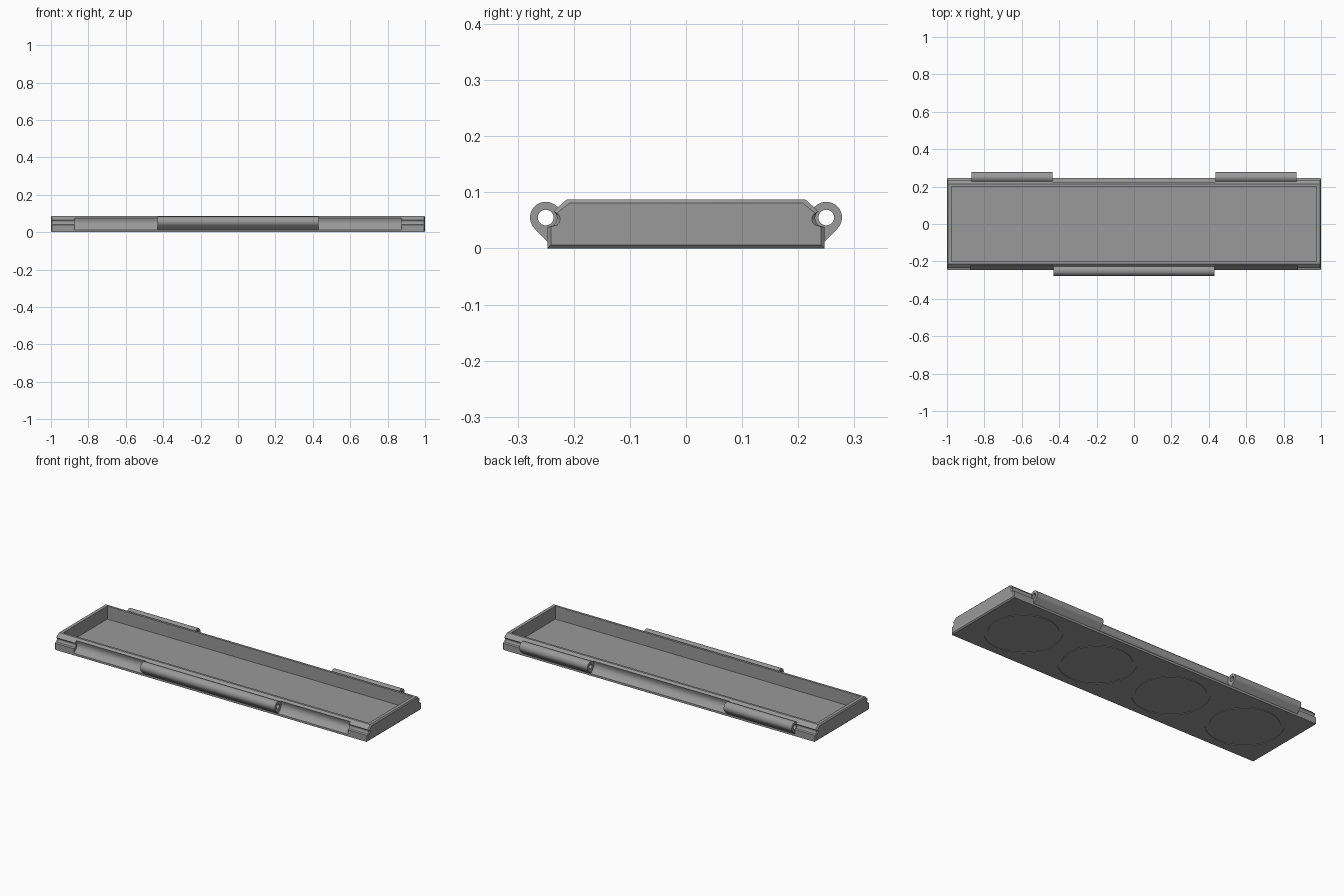
import bpy, bmesh, math

if "Cube" in bpy.data.objects:
    bpy.data.objects.remove(bpy.data.objects["Cube"])

grey = bpy.data.materials.new("grey plastic")
grey.diffuse_color = (0.32, 0.32, 0.32, 1)
grey.use_nodes = True
grey.node_tree.nodes["Principled BSDF"].inputs["Base Color"].default_value = grey.diffuse_color


def loft(name, sections):
    """Closed solid through (x, [(y, z), ...]) cross-sections."""
    bm = bmesh.new()
    rings = [[bm.verts.new((x, y, z)) for y, z in pts] for x, pts in sections]
    n = len(rings[0])
    for a, b in zip(rings, rings[1:]):
        for i in range(n):
            j = (i + 1) % n
            bm.faces.new((a[i], a[j], b[j], b[i]))
    bm.faces.new(rings[0])
    bm.faces.new(rings[-1])
    bmesh.ops.recalc_face_normals(bm, faces=bm.faces)
    me = bpy.data.meshes.new(name)
    bm.to_mesh(me)
    bm.free()
    me.materials.append(grey)
    ob = bpy.data.objects.new(name, me)
    bpy.context.collection.objects.link(ob)
    return ob


def prism(name, pts, x0, x1):
    return loft(name, [(x0, pts), (x1, pts)])


def disc(r, x, top):
    bpy.ops.mesh.primitive_cylinder_add(vertices=64, radius=r, depth=0.02,
                                        location=(x, 0, top - 0.01))
    return bpy.context.object


def cut(ob, cutter):
    bpy.context.view_layer.objects.active = ob
    mod = ob.modifiers.new("cut", 'BOOLEAN')
    mod.operation, mod.object, mod.solver = 'DIFFERENCE', cutter, 'EXACT'
    bpy.ops.object.modifier_apply(modifier=mod.name)
    bpy.data.objects.remove(cutter)


def smooth(ob):
    bpy.ops.object.select_all(action='DESELECT')
    ob.select_set(True)
    bpy.context.view_layer.objects.active = ob
    bpy.ops.object.shade_smooth_by_angle(angle=math.radians(30))


def side(pts, s):
    return [(s * y, z) for y, z in pts]


def arc(r, a0, a1, n):
    """Arc about the hinge axis."""
    angles = [math.radians(a0 + (a1 - a0) * i / n) for i in range(n + 1)]
    return [(0.25 + r * math.cos(a), 0.055 + r * math.sin(a)) for a in angles]


# Tray body: chamfered shoulders, groove along both sides, bevelled ends
half = [(0.247, 0), (0.247, 0.038), (0.236, 0.041), (0.231, 0.048),
        (0.230, 0.055), (0.232, 0.062), (0.236, 0.066), (0.213, 0.087)]
full = half + side(half, -1)[::-1]
inset = [(y * 0.975, 0.0435 + (z - 0.0435) * 0.86) for y, z in full]
tray = loft("tray", [(-1, inset), (-0.994, full), (0.994, full), (1, inset)])

# Open cavity
cut(tray, prism("cavity_cutter", [(-0.2, 0.012), (0.2, 0.012), (0.2, 0.12), (-0.2, 0.12)],
                -0.975, 0.975))

# Clearance recesses for the mating knuckles
recess = [(0.29, 0.012), (0.247, 0.012), (0.226, 0.033), (0.22, 0.045),
          (0.219, 0.055), (0.22, 0.065), (0.225, 0.078), (0.29, 0.078)]
for s, x0, x1 in ((-1, -0.875, -0.43), (-1, 0.43, 0.875), (1, -0.435, 0.435)):
    cut(tray, prism("recess_cutter", side(recess, s), x0, x1))

# Four shallow ring grooves underneath
for x in (-0.73, -0.243, 0.243, 0.73):
    ring = disc(0.2, x, 0.003)
    cut(ring, disc(0.181, x, 0.02))
    cut(tray, ring)
smooth(tray)

# Hinge knuckles with a through hole
teardrop = [(0.247, 0.012)] + arc(0.028, -45, 135, 24) + [(0.225, 0.071), (0.225, 0.025)]
for name, s, x0, x1 in (("front_knuckle", -1, -0.43, 0.43),
                        ("back_left_knuckle", 1, -0.87, -0.435),
                        ("back_right_knuckle", 1, 0.435, 0.87)):
    knuckle = prism(name, side(teardrop, s), x0, x1)
    cut(knuckle, prism("pin_cutter", side(arc(0.014, 0, 345, 23), s), x0 - 0.1, x1 + 0.1))
    smooth(knuckle)
